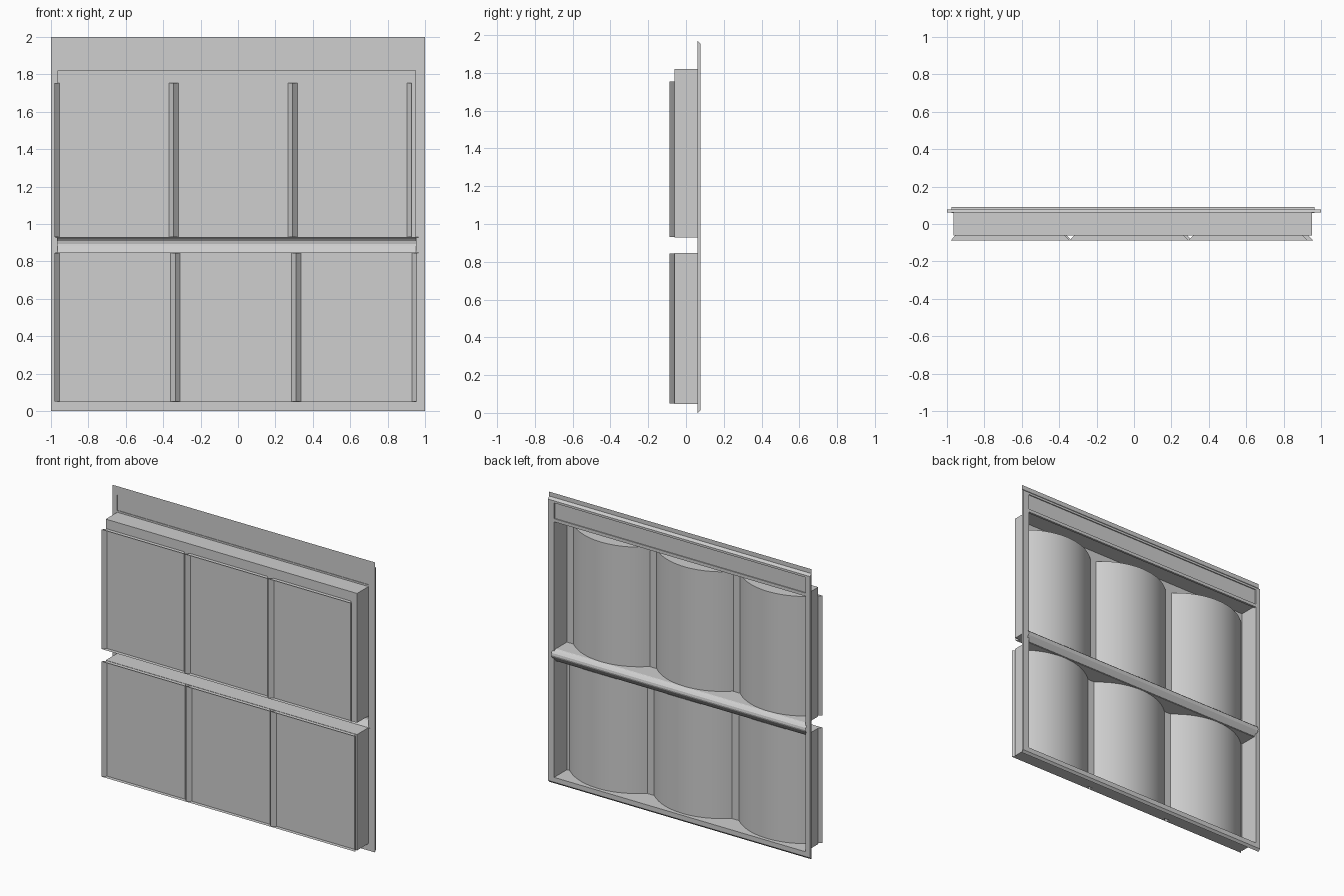
import bpy, bmesh, math

if "Cube" in bpy.data.objects:
    bpy.data.objects.remove(bpy.data.objects["Cube"])

grey = bpy.data.materials.new("light_grey")
grey.diffuse_color = (0.62, 0.62, 0.62, 1)
grey.use_nodes = True
grey.node_tree.nodes["Principled BSDF"].inputs["Base Color"].default_value = grey.diffuse_color


def finish(name, bm, smooth=False, fix=True):
    if fix:
        bmesh.ops.recalc_face_normals(bm, faces=bm.faces[:])
    me = bpy.data.meshes.new(name)
    bm.to_mesh(me)
    bm.free()
    ob = bpy.data.objects.new(name, me)
    bpy.context.collection.objects.link(ob)
    me.materials.append(grey)
    if smooth:
        bpy.ops.object.select_all(action='DESELECT')
        ob.select_set(True)
        bpy.context.view_layer.objects.active = ob
        bpy.ops.object.shade_smooth_by_angle(angle=math.radians(30))
    return ob


def box(name, x0, x1, y0, y1, z0, z1, open_back=False):
    bm = bmesh.new()
    bmesh.ops.create_cube(bm, size=1)
    for v in bm.verts:
        v.co.x = x1 if v.co.x > 0 else x0
        v.co.y = y1 if v.co.y > 0 else y0
        v.co.z = z1 if v.co.z > 0 else z0
    if open_back:
        back = [f for f in bm.faces if all(v.co.y == y1 or abs(v.co.y - y1) < 1e-5 for v in f.verts)]
        bmesh.ops.delete(bm, geom=back, context='FACES_ONLY')
    return finish(name, bm, fix=not open_back)


def bar(name, x0, x1, profile, closed=True):
    """Extrude a (y, z) profile along x."""
    bm = bmesh.new()
    a = [bm.verts.new((x0, y, z)) for y, z in profile]
    b = [bm.verts.new((x1, y, z)) for y, z in profile]
    n = len(profile)
    for i in range(n if closed else n - 1):
        j = (i + 1) % n
        bm.faces.new((a[i], a[j], b[j], b[i]))
    if closed:
        bm.faces.new(a)
        bm.faces.new(b)
    return finish(name, bm)


def drum(name, x0, x1, z0, z1, front=-0.088, sag=0.145, n=28):
    """Curved shell bulging backwards, capped above and below, open in front."""
    bm = bmesh.new()
    h = (x1 - x0) / 2
    r = (h * h + sag * sag) / (2 * sag)
    t = math.asin(h / r)
    pts = []
    for i in range(n + 1):
        a = -t + 2 * t * i / n
        pts.append(((x0 + x1) / 2 + r * math.sin(a), front + sag - r + r * math.cos(a)))
    lo = [bm.verts.new((x, y, z0)) for x, y in pts]
    hi = [bm.verts.new((x, y, z1)) for x, y in pts]
    for i in range(n):
        bm.faces.new((lo[i + 1], lo[i], hi[i], hi[i + 1]))
    bm.faces.new(lo)
    bm.faces.new(hi[::-1])
    return finish(name, bm, smooth=True, fix=False)


# Two open-backed trays
L, R = -0.965, 0.952
box("lower_tray", L, R, -0.062, 0.065, 0.048, 0.847, open_back=True)
box("upper_tray", L, R, -0.062, 0.065, 0.928, 1.82, open_back=True)

# Three curved drums per tray, their edges poking through the tray front
for row, end, z0, z1 in (("lower", 0.957, 0.05, 0.845), ("upper", 0.928, 0.93, 1.755)):
    w = (end + 0.98) / 3
    for i in range(3):
        drum(f"{row}_drum_{i + 1}", -0.98 + w * i, -0.98 + w * (i + 1), z0, z1)

# Surrounding frame
F, B = 0.062, 0.077
box("frame_left", -1, L, F, B, 0.02, 1.955)
box("frame_right", R, 1, F, B, 0.02, 1.955)
bar("frame_top", -1, 1, [(F, 1.94), (F, 1.97), (B, 1.955), (B, 1.94)])
bar("frame_bottom", -1, 1, [(F, 0.0), (F, 0.048), (B, 0.048), (B, 0.015)])
box("frame_crossbar", L, R, F, B, 1.81, 1.832)
box("header_panel", L, R, 0.066, 0.07, 1.832, 1.94)
bar("top_lip", -1, 1, [(F, 1.97), (F, 2.0)], closed=False)

# Hollow rail between the trays
bar("middle_rail", -0.975, 0.965,
    [(0.06, 0.845), (0.077, 0.868), (0.088, 0.883), (0.091, 0.893),
     (0.088, 0.908), (0.077, 0.92), (0.06, 0.93)], closed=False)
